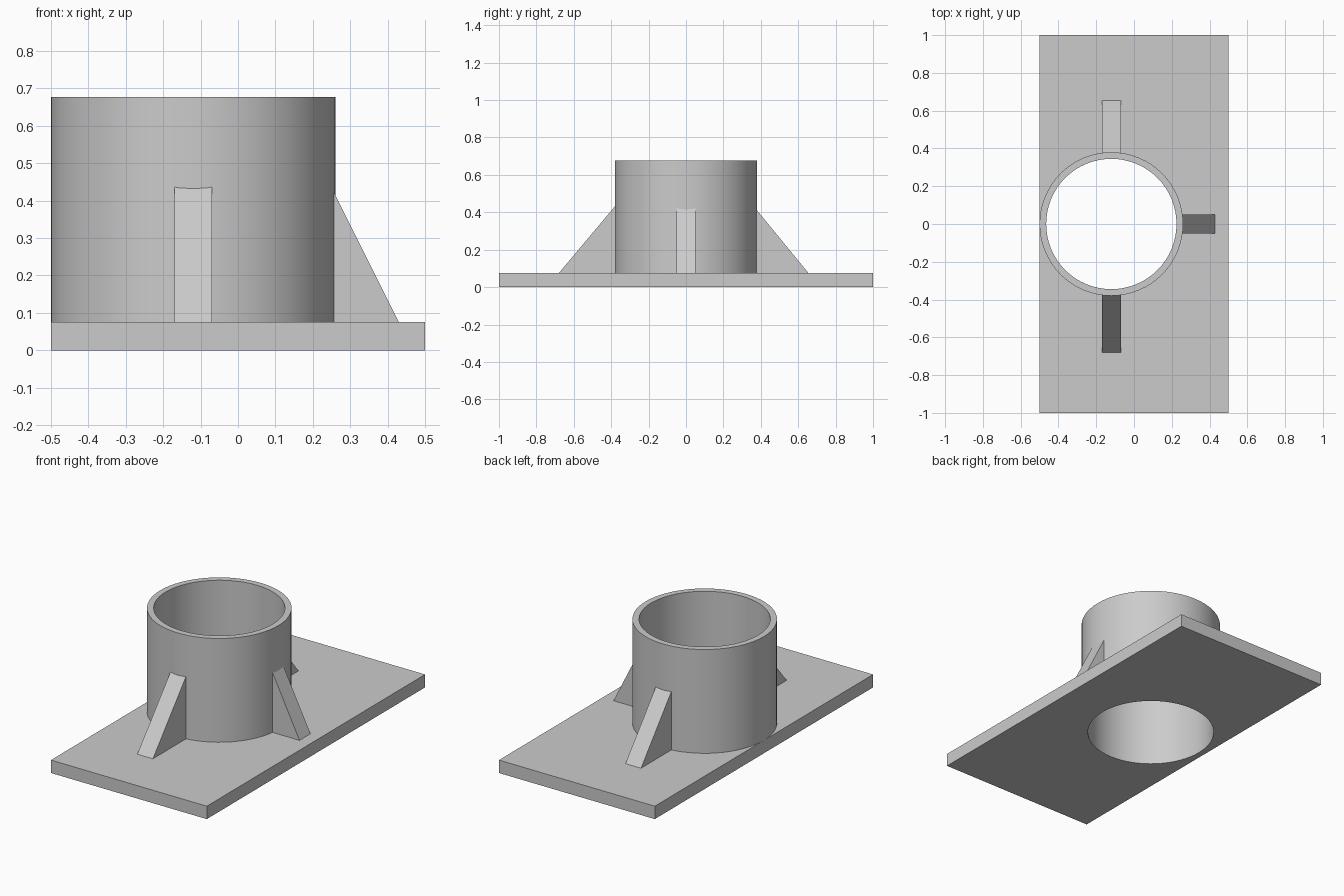
import bpy, bmesh
from math import pi, sin, cos
from mathutils import Matrix

cube = bpy.data.objects.get("Cube")
if cube:
    bpy.data.objects.remove(cube, do_unlink=True)

CX = -0.12                    # tube axis
R_OUT, R_IN = 0.38, 0.345
PLATE_H, TOP = 0.075, 0.677
SEGMENTS = 64

grey = bpy.data.materials.new("plain grey")
grey.use_nodes = True
colour = (0.6, 0.6, 0.6, 1)
grey.diffuse_color = colour
grey.node_tree.nodes["Principled BSDF"].inputs["Base Color"].default_value = colour


def make_object(name, bm):
    bmesh.ops.recalc_face_normals(bm, faces=bm.faces)
    mesh = bpy.data.meshes.new(name)
    bm.to_mesh(mesh)
    bm.free()
    mesh.materials.append(grey)
    obj = bpy.data.objects.new(name, mesh)
    bpy.context.collection.objects.link(obj)
    return obj


def smooth(obj):
    bpy.ops.object.select_all(action='DESELECT')
    obj.select_set(True)
    bpy.context.view_layer.objects.active = obj
    bpy.ops.object.shade_smooth_by_angle(angle=pi / 6)


# Base plate, bored through by a round cutter
bm = bmesh.new()
bmesh.ops.create_cube(bm, size=1, matrix=Matrix.Translation((0, 0, PLATE_H / 2))
                      @ Matrix.Diagonal((1, 2, PLATE_H, 1)))
plate = make_object("base_plate", bm)

bm = bmesh.new()
bmesh.ops.create_cone(bm, cap_ends=True, segments=SEGMENTS, radius1=R_IN, radius2=R_IN,
                      depth=1, matrix=Matrix.Translation((CX, 0, 0)))
cutter = make_object("bore_cutter", bm)
cutter.hide_render = True

bore = plate.modifiers.new("bore", 'BOOLEAN')
bore.operation = 'DIFFERENCE'
bore.solver = 'EXACT'
bore.object = cutter
bpy.context.view_layer.objects.active = plate
bpy.ops.object.modifier_apply(modifier=bore.name)
bpy.data.objects.remove(cutter, do_unlink=True)
smooth(plate)

# Tube: a wall profile swept round the axis
bm = bmesh.new()
profile = [(R_IN, PLATE_H), (R_OUT, PLATE_H), (R_OUT, TOP), (R_IN, TOP)]
rings = [[bm.verts.new((CX + r * cos(2 * pi * i / SEGMENTS), r * sin(2 * pi * i / SEGMENTS), z))
          for r, z in profile] for i in range(SEGMENTS)]
for i, ring in enumerate(rings):
    following = rings[(i + 1) % SEGMENTS]
    for j in range(1, 4):     # the underside sits on the plate and stays open
        a, b = j, (j + 1) % 4
        bm.faces.new((ring[a], following[a], following[b], ring[b]))
smooth(make_object("tube", bm))


def gusset(name, angle, reach, height):
    """Triangular rib running out from the tube wall to a tip on the plate."""
    slope = (height - PLATE_H) / (reach - R_OUT)
    inner = R_OUT - 0.018
    outline = [(inner, PLATE_H), (reach, PLATE_H), (inner, PLATE_H + slope * (reach - inner))]
    bm = bmesh.new()
    face = bm.faces.new([bm.verts.new((x, -0.05, z)) for x, z in outline])
    extruded = bmesh.ops.extrude_face_region(bm, geom=[face])["geom"]
    bmesh.ops.translate(bm, vec=(0, 0.1, 0),
                        verts=[v for v in extruded if isinstance(v, bmesh.types.BMVert)])
    bm.transform(Matrix.Translation((CX, 0, 0)) @ Matrix.Rotation(angle, 4, 'Z'))
    return make_object(name, bm)


# Supporting ribs on three sides
gusset("front_rib", -pi / 2, 0.68, 0.432)
gusset("back_rib", pi / 2, 0.655, 0.41)
gusset("left_rib", 0, 0.55, 0.415)
